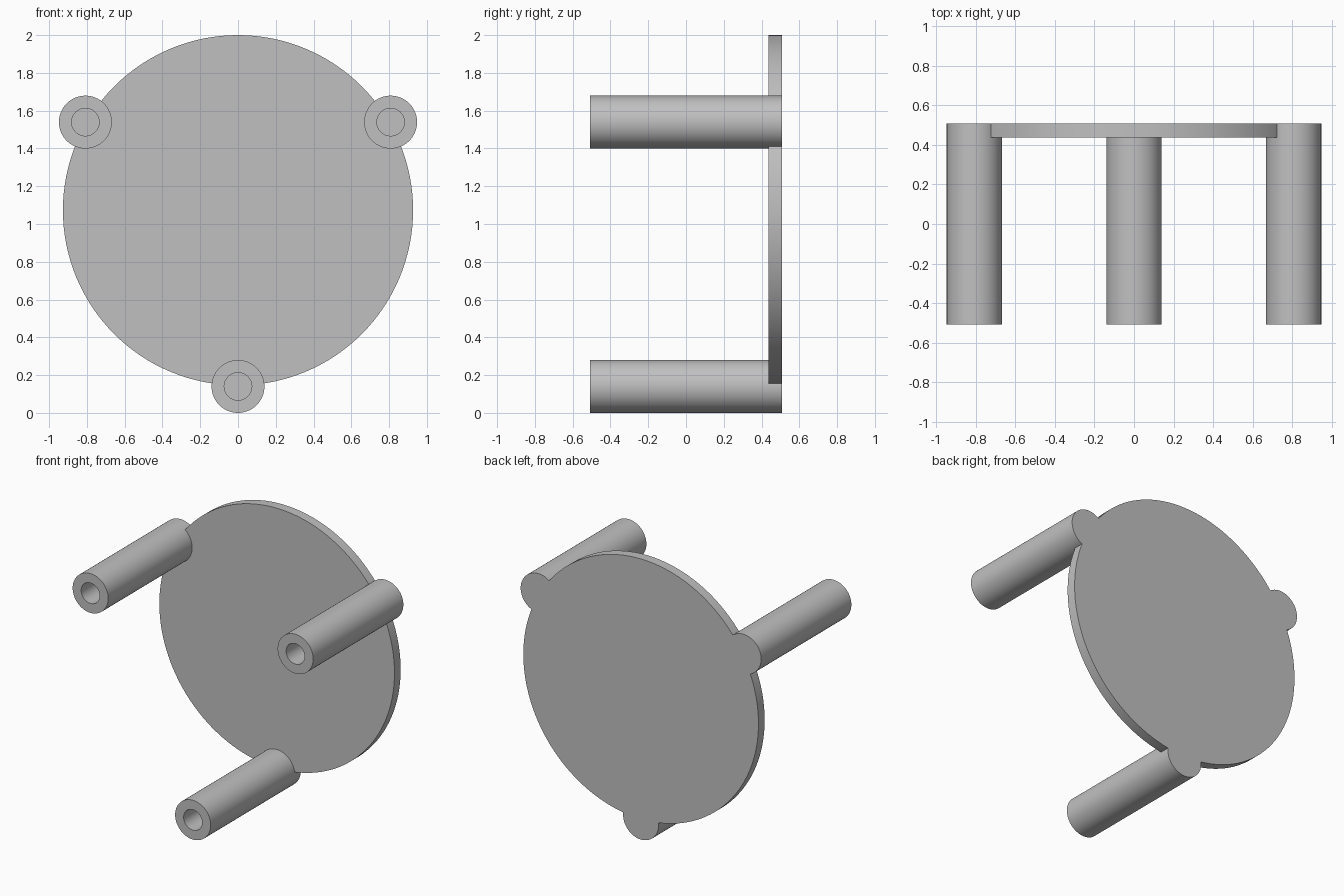
import bpy, bmesh, math
from mathutils import Vector

cube = bpy.data.objects.get("Cube")
if cube:
    bpy.data.objects.remove(cube, do_unlink=True)

FRONT, BACK, PLATE_FRONT = -0.508, 0.508, 0.438
PLATE_R, POST_R, HOLE_R = 0.927, 0.14, 0.073
CENTRE_Z, RING_R = 1.073, 0.933
HOLE_END = 0.43

grey = bpy.data.materials.new("plain grey")
grey.use_nodes = True
grey.diffuse_color = (0.53, 0.53, 0.53, 1)
grey.node_tree.nodes["Principled BSDF"].inputs["Base Color"].default_value = grey.diffuse_color


def turned(name, profile, x, z, sides):
    """Revolve (radius, y) points around a front-to-back axis at x, z."""
    bm = bmesh.new()
    verts = [bm.verts.new((r, y, 0)) for r, y in profile]
    edges = [bm.edges.new(pair) for pair in zip(verts, verts[1:])]
    bmesh.ops.spin(bm, geom=verts + edges, cent=(0, 0, 0), axis=(0, 1, 0),
                   angle=math.tau, steps=sides, use_duplicate=False)
    bmesh.ops.remove_doubles(bm, verts=bm.verts, dist=1e-5)
    bmesh.ops.recalc_face_normals(bm, faces=bm.faces)
    bmesh.ops.translate(bm, vec=Vector((x, 0, z)), verts=bm.verts)
    mesh = bpy.data.meshes.new(name)
    bm.to_mesh(mesh)
    bm.free()
    mesh.materials.append(grey)
    obj = bpy.data.objects.new(name, mesh)
    bpy.context.collection.objects.link(obj)
    return obj


# Round back plate
plate = turned("round_plate", [(0, PLATE_FRONT), (PLATE_R, PLATE_FRONT),
                               (PLATE_R, BACK), (0, BACK)], 0, CENTRE_Z, 128)

# Three posts on the rim, each with a blind hole from the front
post_profile = [(0, HOLE_END), (HOLE_R, HOLE_END), (HOLE_R, FRONT),
                (POST_R, FRONT), (POST_R, BACK), (0, BACK)]
posts = []
for name, degrees in (("left_post", 30), ("right_post", 150), ("bottom_post", 270)):
    a = math.radians(degrees)
    posts.append(turned(name, post_profile, RING_R * math.cos(a),
                        CENTRE_Z + RING_R * math.sin(a), 64))

# Smooth round walls, sharp rims
bpy.ops.object.select_all(action='DESELECT')
for obj in [plate] + posts:
    obj.select_set(True)
bpy.context.view_layer.objects.active = plate
bpy.ops.object.shade_smooth_by_angle(angle=math.radians(30))
